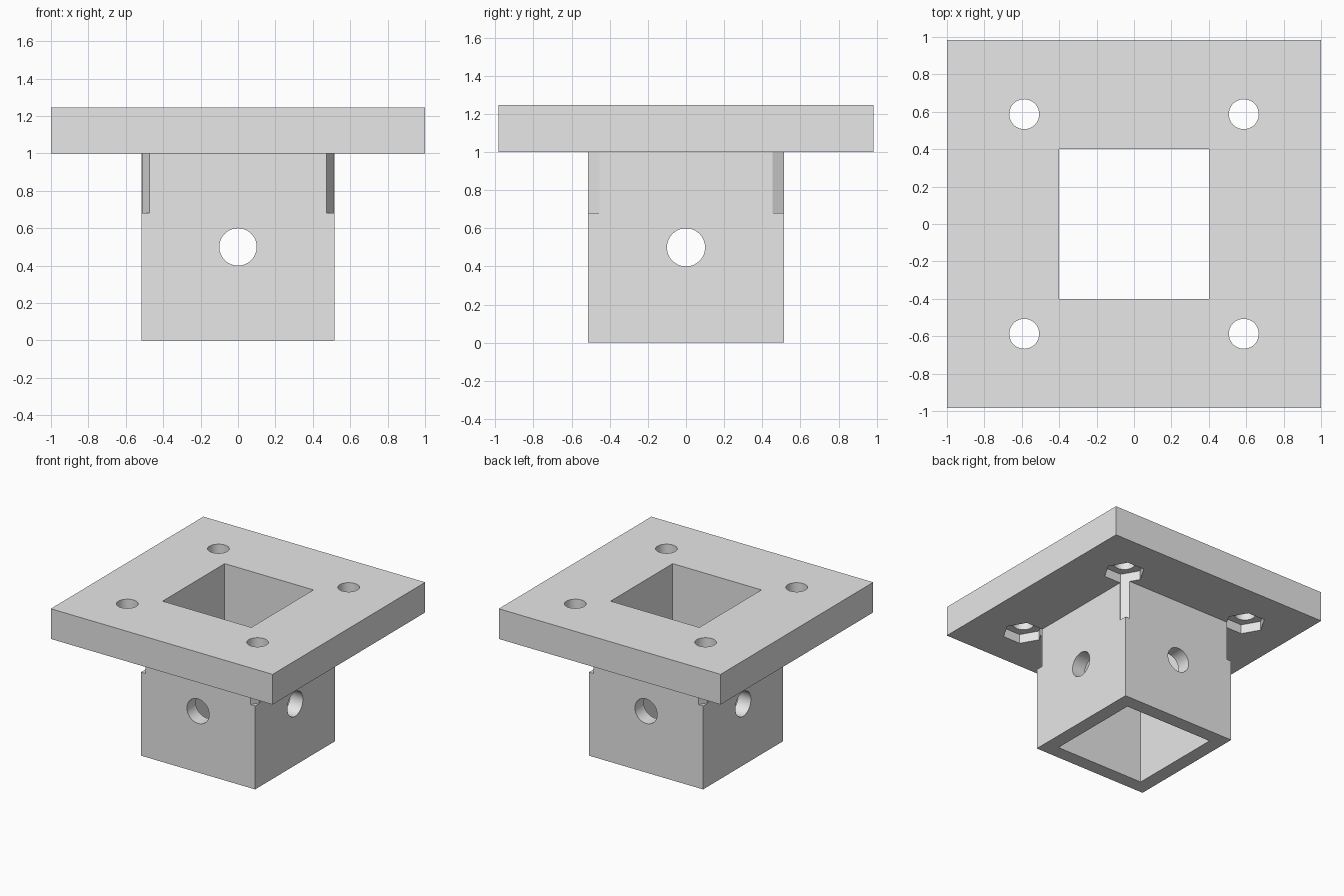
import bpy
from math import pi

cube = bpy.data.objects.get("Cube")
if cube:
    bpy.data.objects.remove(cube, do_unlink=True)

# Key dimensions
PLATE = (2.0, 1.965)
TOP, SHOULDER = 1.246, 1.0
TUBE, BORE = 1.03, 0.80
BOLT = 0.587
POCKET_LOW, POCKET_HIGH = 0.68, 1.075

grey = bpy.data.materials.new("light_grey")
grey.diffuse_color = (0.8, 0.8, 0.8, 1)
grey.use_nodes = True
grey.node_tree.nodes["Principled BSDF"].inputs["Base Color"].default_value = (0.8, 0.8, 0.8, 1)


def block(name, sx, sy, low, high):
    bpy.ops.mesh.primitive_cube_add(size=1, location=(0, 0, (low + high) / 2))
    ob = bpy.context.object
    ob.name = name
    ob.scale = (sx, sy, high - low)
    bpy.ops.object.transform_apply(location=True, rotation=True, scale=True)
    return ob


def prism(name, sides, radius, length, centre, rotation):
    bpy.ops.mesh.primitive_cylinder_add(vertices=sides, radius=radius, depth=length,
                                        location=centre, rotation=rotation)
    ob = bpy.context.object
    ob.name = name
    bpy.ops.object.transform_apply(location=True, rotation=True, scale=True)
    return ob


def combine(body, tool, operation):
    bpy.context.view_layer.objects.active = body
    mod = body.modifiers.new(operation.lower(), "BOOLEAN")
    mod.operation = operation
    mod.solver = "EXACT"
    mod.object = tool
    bpy.ops.object.modifier_apply(modifier=mod.name)
    bpy.data.objects.remove(tool, do_unlink=True)


# Flange plate fused to the square socket
body = block("flanged_socket", *PLATE, SHOULDER, TOP)
combine(body, block("socket_tube", TUBE, TUBE, 0, 1.1), "UNION")

# Square bore right through
combine(body, block("bore", BORE, BORE, -0.2, 1.5), "DIFFERENCE")

# Cross pin holes through the socket walls
for rotation in ((pi / 2, 0, 0), (0, pi / 2, 0)):
    combine(body, prism("pin_hole", 48, 0.1, 1.5, (0, 0, 0.5), rotation), "DIFFERENCE")

# Bolt holes, and nut pockets that notch the socket corners
for x in (-BOLT, BOLT):
    for y in (-BOLT, BOLT):
        middle = (POCKET_LOW + POCKET_HIGH) / 2
        combine(body, prism("nut_pocket", 6, 0.155, POCKET_HIGH - POCKET_LOW,
                            (x, y, middle), (0, 0, pi / 6)), "DIFFERENCE")
        combine(body, prism("bolt_hole", 48, 0.08, 0.6, (x, y, 1.2), (0, 0, 0)), "DIFFERENCE")

# Finish
body.data.materials.clear()
body.data.materials.append(grey)
for face in body.data.polygons:
    face.material_index = 0
bpy.ops.object.select_all(action="DESELECT")
body.select_set(True)
bpy.context.view_layer.objects.active = body
bpy.ops.object.shade_smooth_by_angle(angle=pi / 6)
